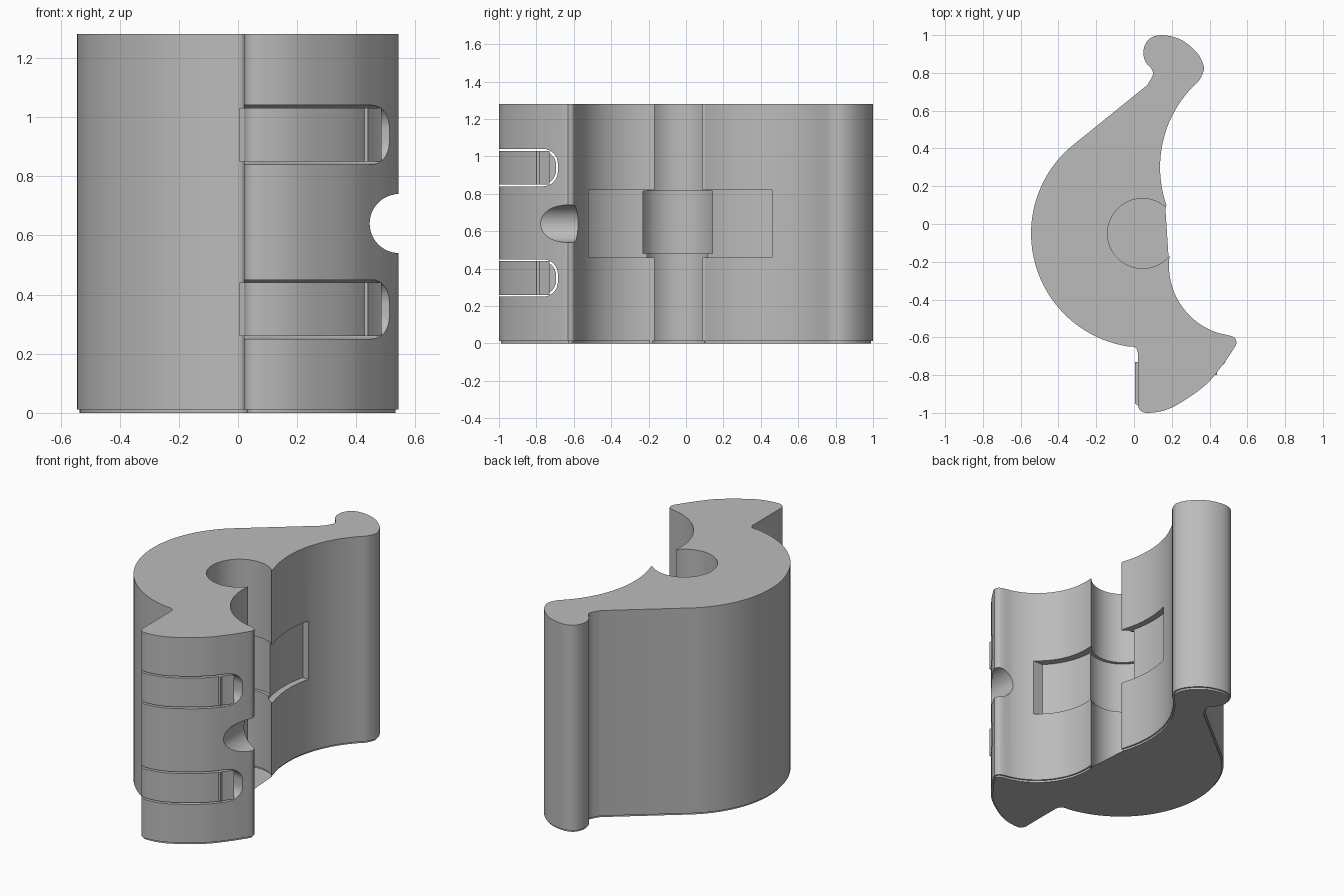
import bpy, bmesh, math
from mathutils import Vector

if "Cube" in bpy.data.objects:
    bpy.data.objects.remove(bpy.data.objects["Cube"], do_unlink=True)

grey = bpy.data.materials.new("plain grey")
grey.use_nodes = True
grey.diffuse_color = (0.5, 0.5, 0.5, 1)
grey.node_tree.nodes["Principled BSDF"].inputs["Base Color"].default_value = (0.5, 0.5, 0.5, 1)


def arc(cx, cy, r, a0, a1, n=24):
    """Points on a circle between two angles in degrees."""
    angles = [math.radians(a0 + (a1 - a0) * i / n) for i in range(n + 1)]
    return [(cx + r * math.cos(a), cy + r * math.sin(a)) for a in angles]


def curve(pts, n=5):
    """Smooth curve through a few points."""
    p = [Vector(q) for q in pts]
    p = [2 * p[0] - p[1]] + p + [2 * p[-1] - p[-2]]
    out = []
    for a, b, c, d in zip(p, p[1:], p[2:], p[3:]):
        for i in range(n):
            t = i / n
            v = 0.5 * (2 * b + (c - a) * t + (2 * a - 5 * b + 4 * c - d) * t * t
                       + (3 * b - a - 3 * c + d) * t ** 3)
            out.append(tuple(v))
    return out + [tuple(p[-2])]


def inset(pts, d):
    """Move a counter-clockwise outline inwards."""
    out = []
    for i, q in enumerate(pts):
        a, b, c = Vector(pts[i - 1]), Vector(q), Vector(pts[(i + 1) % len(pts)])
        u, v = (b - a).normalized(), (c - b).normalized()
        n = Vector((-u.y - v.y, u.x + v.x)).normalized()
        out.append(tuple(b + n * d))
    return out


def loft(name, layers, axis="z"):
    """Solid from matching outlines given as (outline, height)."""
    bm = bmesh.new()
    place = {"z": lambda p, h: (p[0], p[1], h),
             "x": lambda p, h: (h, p[0], p[1]),
             "y": lambda p, h: (p[0], h, p[1])}[axis]
    rings = [[bm.verts.new(place(p, h)) for p in pts] for pts, h in layers]
    for low, high in zip(rings, rings[1:]):
        for i in range(len(low)):
            j = (i + 1) % len(low)
            bm.faces.new((low[i], low[j], high[j], high[i]))
    bm.faces.new(rings[0][::-1])
    bm.faces.new(rings[-1])
    bmesh.ops.recalc_face_normals(bm, faces=bm.faces)
    mesh = bpy.data.meshes.new(name)
    bm.to_mesh(mesh)
    bm.free()
    mesh.materials.append(grey)
    ob = bpy.data.objects.new(name, mesh)
    bpy.context.collection.objects.link(ob)
    return ob


def activate(ob):
    bpy.ops.object.select_all(action="DESELECT")
    ob.select_set(True)
    bpy.context.view_layer.objects.active = ob


def cut(ob, cutter):
    mod = ob.modifiers.new("cut", "BOOLEAN")
    mod.operation, mod.solver, mod.object = "DIFFERENCE", "EXACT", cutter
    activate(ob)
    bpy.ops.object.modifier_apply(modifier=mod.name)
    bpy.data.objects.remove(cutter, do_unlink=True)


# Body outline, counter-clockwise from the front lobe
nose = curve([(0.02, -0.96), (0.035, -0.988), (0.08, -1), (0.2, -0.972),
              (0.37, -0.86), (0.47, -0.745), (0.535, -0.65)])
corner = curve([(0.543, -0.63), (0.535, -0.605), (0.51, -0.592), (0.47, -0.583)], 3)
lower_hollow = arc(0.56, -0.22, 0.375, 254, 174)
bore = arc(0.045, -0.05, 0.185, 320, 48, 40)
upper_hollow = arc(0.75, 0.3, 0.612, 199, 132)
hook = curve([(0.355, 0.775), (0.37, 0.83), (0.335, 0.905), (0.25, 0.975), (0.15, 1),
              (0.08, 0.98), (0.05, 0.92), (0.06, 0.86), (0.09, 0.825),
              (0.1, 0.79), (0.07, 0.735)])
back = arc(0.06, -0.05, 0.605, 131, 261, 48)
fillet = curve([(-0.01, -0.648), (0.012, -0.658), (0.02, -0.68)], 3)
outline = nose + corner + lower_hollow + bore + upper_hollow + hook + back + fillet

foot = inset(outline, 0.01)
body = loft("clamp_body", [(foot, 0), (foot, 0.012), (outline, 0.012), (outline, 1.28)])

# Recess around the bore and the two hollows
low_sector = arc(0.56, -0.22, 0.42, 225.6, 170) + [(0.6, -0.147), (0.6, -0.52)]
high_sector = arc(0.75, 0.3, 0.65, 200, 165.7) + [(0.6, 0.46), (0.6, 0.078)]
for pts, z0, z1 in ((low_sector, 0.46, 0.82), (high_sector, 0.46, 0.82),
                    (arc(0.045, -0.05, 0.205, 0, 355, 47), 0.48, 0.815)):
    cut(body, loft("recess_cutter", [(pts, z0), (pts, z1)]))

# Round notch in the lobe edge
notch = arc(0.545, 0.64, 0.1, 0, 354, 47)
cut(body, loft("notch_cutter", [(notch, -1.1), (notch, -0.3)], "y"))


def slot_outline(z, half, end, r):
    return ([(-1.1, z - half)] + arc(end - r, z - half + r, r, -90, 0, 8)
            + arc(end - r, z + half - r, r, 0, 90, 8) + [(-1.1, z + half)])


# Slots with a fitted pad in each
parts = [body]
pad_edge = [p for p in nose if p[1] < -0.73]
pad_outline = [(0.005, -0.73), (0.005, -0.95)] + pad_edge + [(0.485, -0.73)]
for label, z in (("lower", 0.35), ("upper", 0.94)):
    slot = slot_outline(z, 0.1, -0.685, 0.08)
    cut(body, loft("slot_cutter", [(slot, -0.1), (slot, 0.7)], "x"))
    parts.append(loft(label + "_pad", [(pad_outline, z - 0.09), (pad_outline, z + 0.09)]))
    end = [(max(y, -0.8), h) for y, h in slot_outline(z, 0.09, -0.695, 0.075)]
    parts.append(loft(label + "_pad_end", [(end, 0.02), (end, 0.44)], "x"))

for ob in parts:
    activate(ob)
    bpy.ops.object.shade_smooth_by_angle(angle=math.radians(28))
